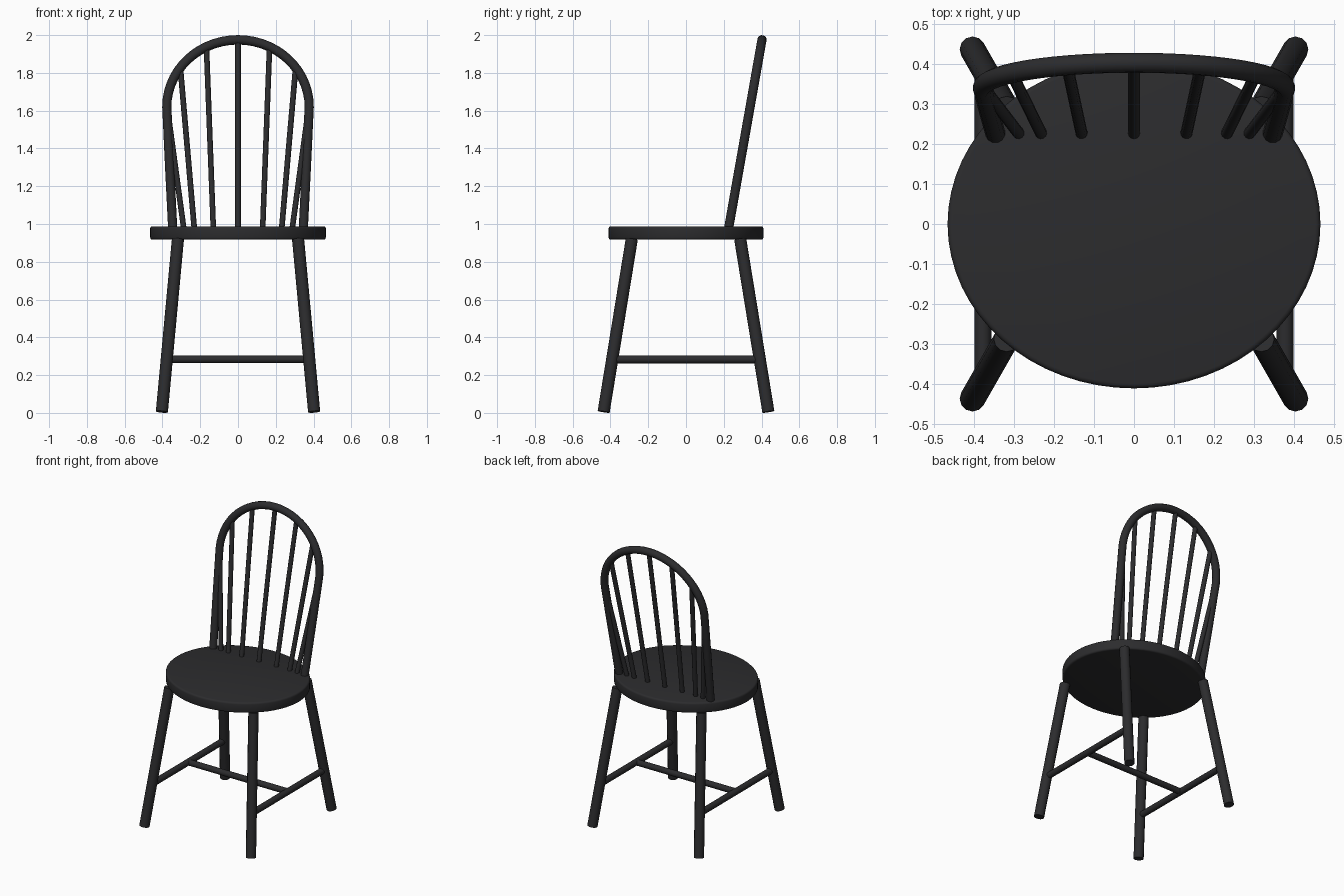
import bpy, bmesh, math
from mathutils import Vector

if "Cube" in bpy.data.objects:
    bpy.data.objects.remove(bpy.data.objects["Cube"])

black = bpy.data.materials.new("black_paint")
black.diffuse_color = (0.025, 0.025, 0.027, 1)
black.use_nodes = True
black.node_tree.nodes["Principled BSDF"].inputs["Base Color"].default_value = black.diffuse_color


def finish(obj):
    obj.data.materials.append(black)
    bpy.ops.object.select_all(action='DESELECT')
    obj.select_set(True)
    bpy.context.view_layer.objects.active = obj
    bpy.ops.object.shade_smooth_by_angle(angle=math.radians(40))


def add_mesh(name, bm):
    mesh = bpy.data.meshes.new(name)
    bm.to_mesh(mesh)
    bm.free()
    obj = bpy.data.objects.new(name, mesh)
    bpy.context.collection.objects.link(obj)
    finish(obj)
    return obj


def rod(name, a, b, r, sides=12):
    """Round bar between two points."""
    a, b = Vector(a), Vector(b)
    bm = bmesh.new()
    bmesh.ops.create_cone(bm, cap_ends=True, segments=sides, radius1=r, radius2=r,
                          depth=(b - a).length)
    rot = (b - a).to_track_quat('Z', 'Y').to_matrix().to_4x4()
    rot.translation = (a + b) / 2
    bm.transform(rot)
    return add_mesh(name, bm)


# Seat: flat oval disc with a softly rounded rim
bm = bmesh.new()
bmesh.ops.create_cone(bm, cap_ends=True, segments=64, radius1=1, radius2=1, depth=0.071)
bmesh.ops.scale(bm, vec=(0.465, 0.41, 1), verts=bm.verts)
bmesh.ops.translate(bm, vec=(0, 0, 0.9525), verts=bm.verts)
rim = [e for e in bm.edges if abs(e.verts[0].co.z - e.verts[1].co.z) < 1e-4]
bmesh.ops.bevel(bm, geom=rim, offset=0.012, segments=3, profile=0.5, affect='EDGES')
add_mesh("seat", bm)

# Splayed legs and side stretchers
for sx, side in ((-1, "left"), (1, "right")):
    for sy, end in ((-1, "front"), (1, "back")):
        rod(f"{end}_{side}_leg", (sx * 0.403, sy * 0.436, 0.006),
            (sx * 0.318, sy * 0.287, 0.92), 0.032)
    rod(f"{side}_stretcher", (sx * 0.377, -0.39, 0.283), (sx * 0.377, 0.39, 0.283), 0.021)
rod("cross_stretcher", (-0.377, 0, 0.283), (0.377, 0, 0.283), 0.02)


# The back lies in one plane leaning rearwards
def back_point(x, z):
    return Vector((x, 0.227 + (z - 0.985) * 0.177, z))


# Hoop: straight sides running into a half oval
SPRING, A, B = 1.62, 0.377, 0.355
path = [(0.345, 0.96), (0.362, 1.3)]
path += [(A * math.cos(math.pi * i / 28), SPRING + B * math.sin(math.pi * i / 28))
         for i in range(29)]
path += [(-0.362, 1.3), (-0.345, 0.96)]
curve = bpy.data.curves.new("back_hoop", 'CURVE')
curve.dimensions = '3D'
curve.bevel_depth = 0.025
curve.bevel_resolution = 4
curve.use_fill_caps = True
spline = curve.splines.new('POLY')
spline.points.add(len(path) - 1)
for p, (x, z) in zip(spline.points, path):
    p.co = (*back_point(x, z), 1)
hoop = bpy.data.objects.new("back_hoop", curve)
bpy.context.collection.objects.link(hoop)
bpy.context.view_layer.objects.active = hoop
hoop.select_set(True)
bpy.ops.object.select_all(action='DESELECT')
hoop.select_set(True)
bpy.ops.object.convert(target='MESH')
finish(bpy.context.view_layer.objects.active)

# Fanned spindles: base x, top x, top z
rod("spindle_centre", back_point(0, 0.96), back_point(0, 1.97), 0.015)
for i, (x0, x1, z1) in enumerate(((0.13, 0.167, 1.935), (0.23, 0.305, 1.825),
                                  (0.285, 0.372, 1.6)), 1):
    for s, side in ((-1, "left"), (1, "right")):
        rod(f"spindle_{side}_{i}", back_point(s * x0, 0.96), back_point(s * x1, z1), 0.015)
